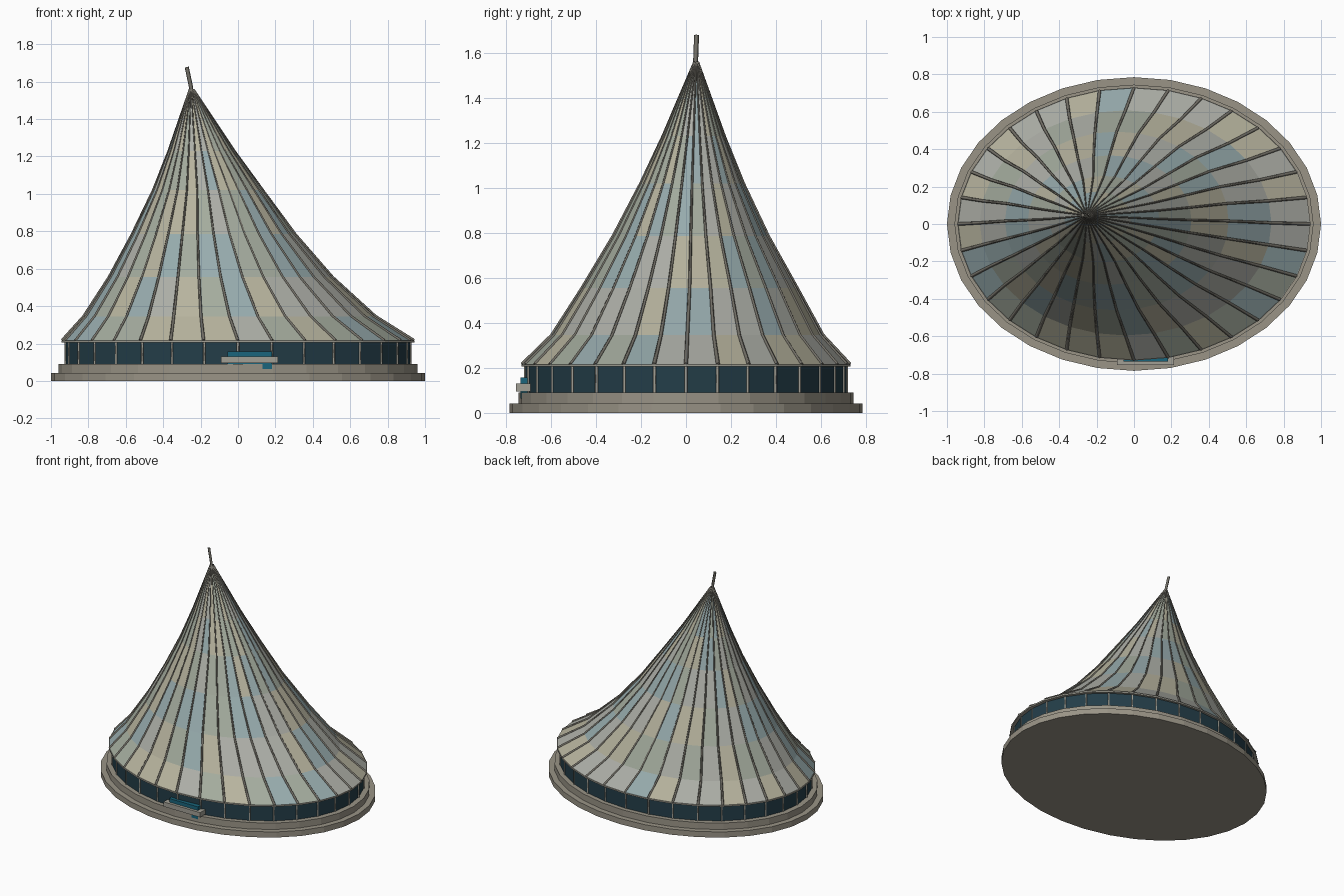
import bpy, bmesh, random
from math import sin, cos, tau
from mathutils import Vector

if "Cube" in bpy.data.objects:
    bpy.data.objects.remove(bpy.data.objects["Cube"])

random.seed(4)
N = 32


def mat(name, r, g, b):
    m = bpy.data.materials.new(name)
    m.diffuse_color = (r, g, b, 1)
    m.use_nodes = True
    m.node_tree.nodes["Principled BSDF"].inputs["Base Color"].default_value = m.diffuse_color
    return m


STONE = mat("stone", .32, .295, .24)
TRIM = mat("trim", .36, .35, .30)
RIB = mat("rib", .17, .16, .135)
GLASS = mat("dark_glass", .017, .047, .065)
DOOR = mat("blue_door", .01, .13, .2)
PANELS = [mat("panel_blue", .31, .41, .42), mat("panel_tan", .47, .45, .34),
          mat("panel_green", .37, .41, .34), mat("panel_grey", .42, .43, .39)]


def finish(name, bm, mats):
    me = bpy.data.meshes.new(name)
    bmesh.ops.recalc_face_normals(bm, faces=bm.faces)
    bm.to_mesh(me)
    bm.free()
    for m in mats:
        me.materials.append(m)
    ob = bpy.data.objects.new(name, me)
    bpy.context.collection.objects.link(ob)
    return ob


def ring(cx, cy, rx, ry, z):
    return [Vector((cx + rx * cos(tau * i / N), cy + ry * sin(tau * i / N), z)) for i in range(N)]


def loft(name, rings, mats, caps=False):
    bm = bmesh.new()
    vs = [[bm.verts.new(p) for p in r] for r in rings]
    for a, b in zip(vs, vs[1:]):
        for i in range(N):
            j = (i + 1) % N
            f = bm.faces.new((a[i], a[j], b[j], b[i]))
            f.material_index = random.randrange(len(mats))
    if caps:
        bm.faces.new(vs[0])
        bm.faces.new(vs[-1])
    return finish(name, bm, mats)


def drum(name, rx, ry, z0, z1, m):
    return loft(name, [ring(0, 0, rx, ry, z0), ring(0, 0, rx, ry, z1)], [m], True)


def box(name, x, y, z, m):
    bm = bmesh.new()
    bmesh.ops.create_cube(bm, size=1)
    for v in bm.verts:
        v.co = [lo + (c + .5) * (hi - lo) for c, (lo, hi) in zip(v.co, (x, y, z))]
    return finish(name, bm, [m])


def rods(name, paths, depth, m, tip=1.0):
    cu = bpy.data.curves.new(name, 'CURVE')
    cu.dimensions = '3D'
    cu.bevel_depth = depth
    cu.bevel_resolution = 0
    cu.use_fill_caps = True
    for path in paths:
        s = cu.splines.new('POLY')
        s.points.add(len(path) - 1)
        for k, (p, q) in enumerate(zip(s.points, path)):
            p.co = (*q, 1)
            p.radius = 1 + (tip - 1) * k / (len(path) - 1)
    cu.materials.append(m)
    ob = bpy.data.objects.new(name, cu)
    bpy.context.collection.objects.link(ob)
    bpy.ops.object.select_all(action='DESELECT')
    ob.select_set(True)
    bpy.context.view_layer.objects.active = ob
    bpy.ops.object.convert(target='MESH')
    return ob


# Stepped plinth and glazed wall
drum("lower_plinth", 1.0, .785, 0, .042, STONE)
drum("upper_plinth", .96, .745, .042, .09, STONE)
drum("glass_wall", .92, .713, .09, .208, GLASS)
rods("window_mullions", [[(p.x, p.y, .09), (p.x, p.y, .21)] for p in ring(0, 0, .92, .713, 0)],
     .007, TRIM)

# Eave band under the roof
drum("eave_band", .944, .73, .205, .216, TRIM)

# Leaning, flared tent roof: centre x, centre y, radius x, radius y, height
profile = [(0, 0, .94, .727, .216), (-.045, .006, .78, .602, .345),
           (-.092, .016, .598, .478, .555), (-.13, .021, .437, .346, .785),
           (-.16, .027, .295, .23, 1.02), (-.195, .034, .178, .139, 1.23),
           (-.248, .045, .012, .01, 1.56)]
rings = [ring(*p) for p in profile]
loft("roof_panels", rings, PANELS)

# Ribs along every roof seam
rods("roof_ribs", [[r[i] for r in rings] for i in range(N)], .009, RIB, .35)

# Bent finial at the peak
rods("finial", [[(-.248, .043, 1.53), (-.251, .043, 1.57), (-.274, .047, 1.678)]], .011, RIB)

# Entrance: canopy slab and blue door block
box("entrance_canopy", (-.09, .215), (-.755, -.69), (.096, .131), TRIM)
box("entrance_door", (-.055, .182), (-.735, -.69), (.065, .158), DOOR)
